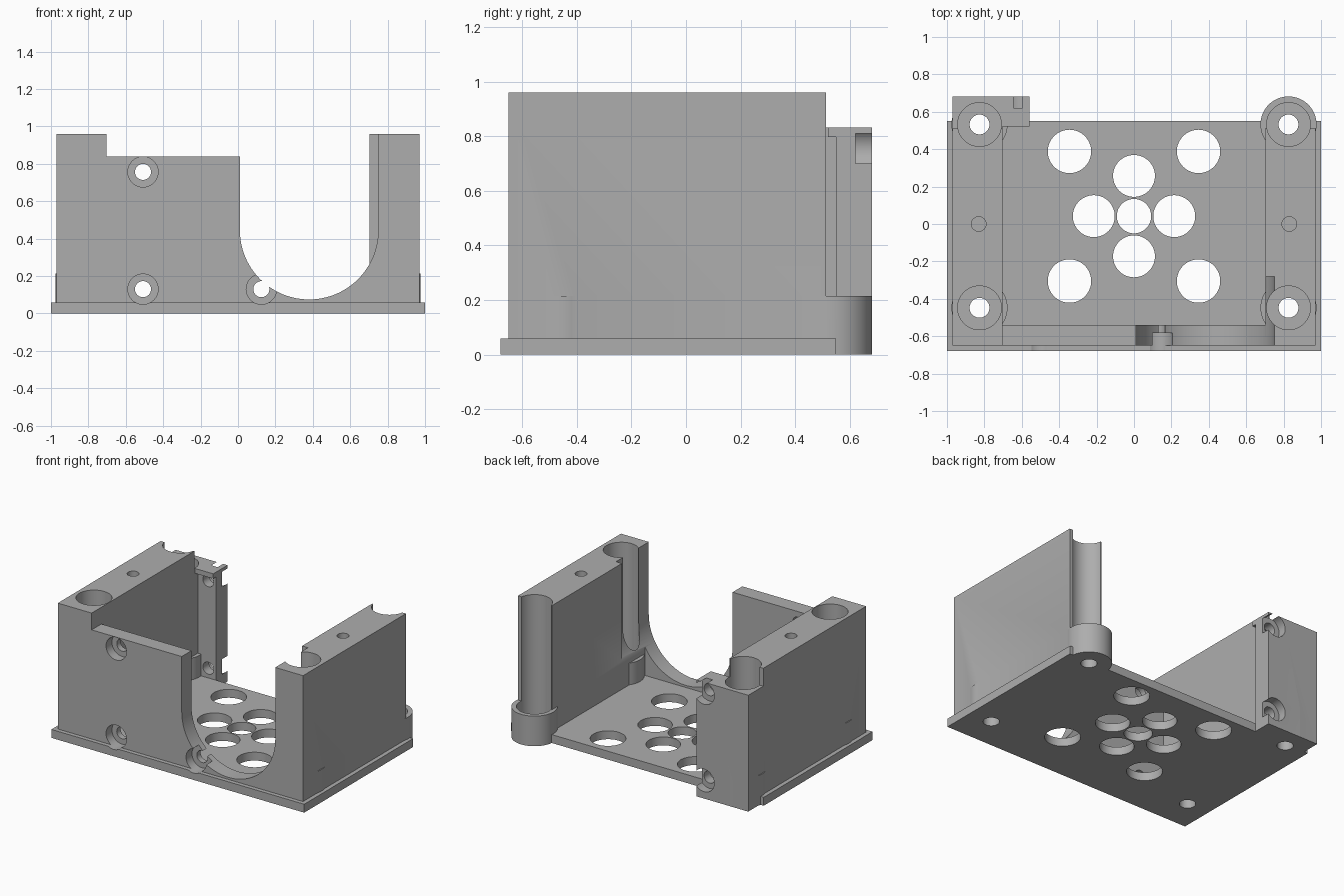
import bpy, bmesh, math
from mathutils import Matrix, Vector

if "Cube" in bpy.data.objects:
    bpy.data.objects.remove(bpy.data.objects["Cube"])

grey = bpy.data.materials.new("grey plastic")
grey.diffuse_color = (0.42, 0.42, 0.42, 1)
grey.use_nodes = True
grey.node_tree.nodes["Principled BSDF"].inputs["Base Color"].default_value = grey.diffuse_color


def finish(name, bm):
    bmesh.ops.recalc_face_normals(bm, faces=bm.faces)
    mesh = bpy.data.meshes.new(name)
    bm.to_mesh(mesh)
    bm.free()
    mesh.materials.append(grey)
    ob = bpy.data.objects.new(name, mesh)
    bpy.context.collection.objects.link(ob)
    return ob


def box(name, x0, x1, y0, y1, z0, z1):
    bm = bmesh.new()
    size = Matrix.Diagonal((x1 - x0, y1 - y0, z1 - z0, 1))
    mid = Matrix.Translation(((x0 + x1) / 2, (y0 + y1) / 2, (z0 + z1) / 2))
    bmesh.ops.create_cube(bm, size=1, matrix=mid @ size)
    return finish(name, bm)


def cylinder(name, a, b, r, n=64):
    a, b = Vector(a), Vector(b)
    bm = bmesh.new()
    turn = (b - a).to_track_quat('Z', 'Y').to_matrix().to_4x4()
    bmesh.ops.create_cone(bm, cap_ends=True, segments=n, radius1=r, radius2=r,
                          depth=(b - a).length,
                          matrix=Matrix.Translation((a + b) / 2) @ turn)
    return finish(name, bm)


def upright(name, x, y, z0, z1, r):
    return cylinder(name, (x, y, z0), (x, y, z1), r)


def combine(target, others, operation):
    for ob in others:
        bpy.context.view_layer.objects.active = target
        mod = target.modifiers.new("join", 'BOOLEAN')
        mod.operation = operation
        mod.solver = 'EXACT'
        mod.object = ob
        bpy.ops.object.modifier_apply(modifier=mod.name)
        bpy.data.objects.remove(ob, do_unlink=True)


# Base plate, side blocks and front wall
housing = box("housing", -1, 1, -0.68, 0.55, 0, 0.06)
solids = [box("side_block", min(s * 0.703, s * 0.97), max(s * 0.703, s * 0.97),
              -0.65, 0.512, 0.03, 0.96) for s in (-1, 1)]
solids.append(box("front_wall", -0.8, 0.8, -0.65, -0.54, 0.03, 0.84))

# Rear tab with its filler and top lip
solids.append(box("rear_tab", -0.97, -0.56, 0.55, 0.682, 0, 0.832))
solids.append(box("tab_filler", -0.97, -0.703, 0.49, 0.6, 0.03, 0.832))
solids.append(box("tab_lip", -0.75, -0.56, 0.52, 0.6, 0.797, 0.832))

# Screw bosses at the four corners
corners = [(x, y) for x in (-0.826, 0.826) for y in (-0.448, 0.532)]
solids += [upright("boss", x, y, 0 if y > 0 else 0.03, 0.215, 0.15) for x, y in corners]
combine(housing, solids, 'UNION')

# Corner bores, screw holes and pilot holes
cuts = []
for x, y in corners:
    cuts.append(upright("bore", x, y, 0.1, 1.2, 0.117))
    cuts.append(upright("screw_hole", x, y, -0.1, 0.3, 0.053))
for x in (-0.83, 0.83):
    cuts.append(upright("pilot_hole", x, 0, 0.7, 1.2, 0.039))

# Vent holes in the base
vents = [(sx * 0.345, y, 0.116) for sx in (-1, 1) for y in (0.388, -0.305)]
vents += [(-0.215, 0.042, 0.112), (0.215, 0.042, 0.112),
          (0, 0.257, 0.112), (0, -0.173, 0.112), (0, 0.042, 0.092)]
cuts += [upright("vent", x, y, -0.1, 0.064, r) for x, y, r in vents]

# U-shaped opening in the front
bm = bmesh.new()
profile = [(0.75, 1.3), (0.01, 1.3)]
profile += [(0.38 + 0.37 * math.cos(a), 0.445 + 0.37 * math.sin(a))
            for a in (math.pi + math.pi * i / 48 for i in range(49))]
face = bm.faces.new([bm.verts.new((x, -0.8, z)) for x, z in profile])
ext = bmesh.ops.extrude_face_region(bm, geom=[face])
bmesh.ops.translate(bm, vec=(0, 0.52, 0),
                    verts=[v for v in ext["geom"] if isinstance(v, bmesh.types.BMVert)])
cuts.append(finish("arch_opening", bm))

# Counterbored holes in the front wall and the rear tab
for x, z in ((-0.508, 0.757), (-0.508, 0.13), (0.125, 0.13)):
    cuts.append(cylinder("wall_hole", (x, -0.75, z), (x, -0.5, z), 0.043, 40))
    cuts.append(cylinder("wall_counterbore", (x, -0.75, z), (x, -0.583, z), 0.081, 48))
for z in (0.755, 0.13):
    cuts.append(cylinder("tab_hole", (-0.62, 0.525, z), (-0.62, 0.75, z), 0.043, 40))
    cuts.append(cylinder("tab_counterbore", (-0.62, 0.62, z), (-0.62, 0.75, z), 0.081, 48))
combine(housing, cuts, 'DIFFERENCE')

# Smooth curved walls, keep edges sharp
bpy.ops.object.select_all(action='DESELECT')
housing.select_set(True)
bpy.context.view_layer.objects.active = housing
bpy.ops.object.shade_smooth_by_angle(angle=math.radians(30))
